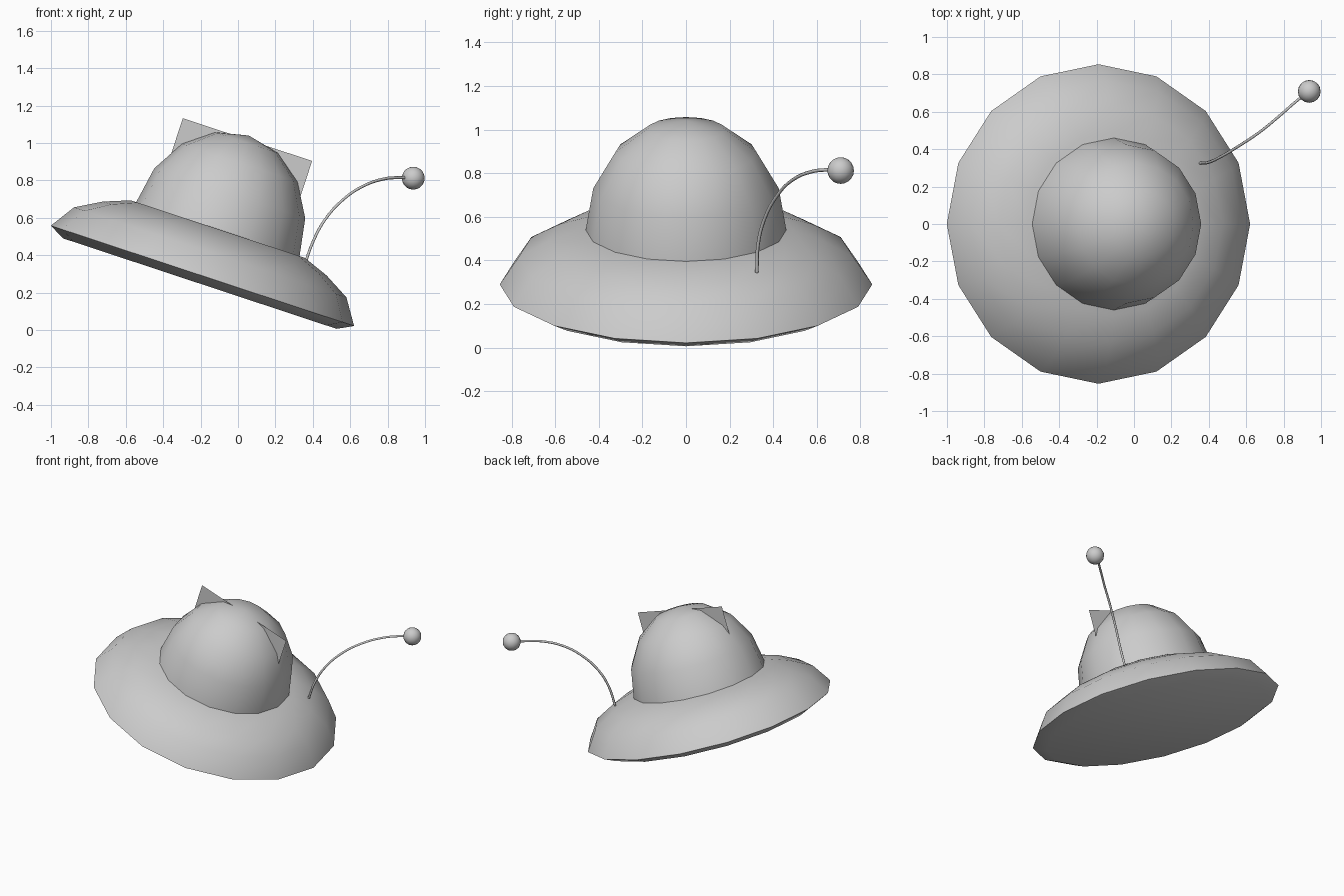
import bpy, bmesh, math
from mathutils import Vector, Matrix

if "Cube" in bpy.data.objects:
    bpy.data.objects.remove(bpy.data.objects["Cube"])

# Everything on the ship shares one tilted frame
TILT = Matrix.Translation((-0.19, 0, 0.29)) @ Matrix.Rotation(math.radians(18.3), 4, 'Y')
SIDES = 16


def add_object(name, bm, matrix=None):
    bmesh.ops.recalc_face_normals(bm, faces=bm.faces)
    mesh = bpy.data.meshes.new(name)
    bm.to_mesh(mesh)
    bm.free()
    obj = bpy.data.objects.new(name, mesh)
    bpy.context.collection.objects.link(obj)
    if matrix:
        obj.matrix_world = matrix
    return obj


def smooth(obj, angle):
    bpy.ops.object.select_all(action='DESELECT')
    obj.select_set(True)
    bpy.context.view_layer.objects.active = obj
    bpy.ops.object.shade_smooth_by_angle(angle=math.radians(angle))


def lathe(name, profile):
    """Spin (radius, height) points around the ship's axis."""
    bm = bmesh.new()
    verts = [bm.verts.new((r, 0, z)) for r, z in profile]
    edges = [bm.edges.new(p) for p in zip(verts, verts[1:])]
    bmesh.ops.spin(bm, geom=verts + edges, cent=(0, 0, 0), axis=(0, 0, 1),
                   angle=math.tau, steps=SIDES, use_merge=True)
    bmesh.ops.remove_doubles(bm, verts=bm.verts, dist=1e-4)
    obj = add_object(name, bm, TILT)
    smooth(obj, 40)
    return obj


# Saucer body with a flat underside and flat seat for the dome
lathe("saucer", [(0, -0.044), (0.77, -0.044), (0.854, 0), (0.767, 0.132),
                 (0.63, 0.21), (0.49, 0.263), (0, 0.263)])

# Dome: slightly stretched hemisphere
lathe("dome", [(0.46 * math.cos(a), 0.263 + 0.527 * math.sin(a))
               for a in (math.radians(22.5 * i) for i in range(4))] + [(0, 0.79)])

# Thin upright panel inside the dome, its top corners poke through
bm = bmesh.new()
bm.faces.new([bm.verts.new((x, 0, z)) for x, z in
              ((-0.364, 0.04), (0.364, 0.04), (0.364, 0.767), (-0.364, 0.767))])
add_object("dome_panel", bm, TILT)

# Curved antenna rod
path = [(0.355, 0.325, 0.345), (0.40, 0.33, 0.47), (0.465, 0.36, 0.59),
        (0.565, 0.42, 0.70), (0.67, 0.49, 0.77), (0.78, 0.58, 0.808),
        (0.86, 0.65, 0.815), (0.935, 0.71, 0.812)]
curve = bpy.data.curves.new("antenna_rod", 'CURVE')
curve.dimensions = '3D'
curve.bevel_depth = 0.008
curve.bevel_resolution = 1
curve.resolution_u = 4
curve.use_fill_caps = True
spline = curve.splines.new('BEZIER')
spline.bezier_points.add(len(path) - 1)
for point, co in zip(spline.bezier_points, path):
    point.co = co
    point.handle_left_type = point.handle_right_type = 'AUTO'
rod = bpy.data.objects.new("antenna_rod", curve)
bpy.context.collection.objects.link(rod)

# Ball on the antenna tip
bm = bmesh.new()
bmesh.ops.create_uvsphere(bm, u_segments=16, v_segments=10, radius=0.061)
ball = add_object("antenna_ball", bm, Matrix.Translation((0.937, 0.709, 0.812)))
smooth(ball, 60)
